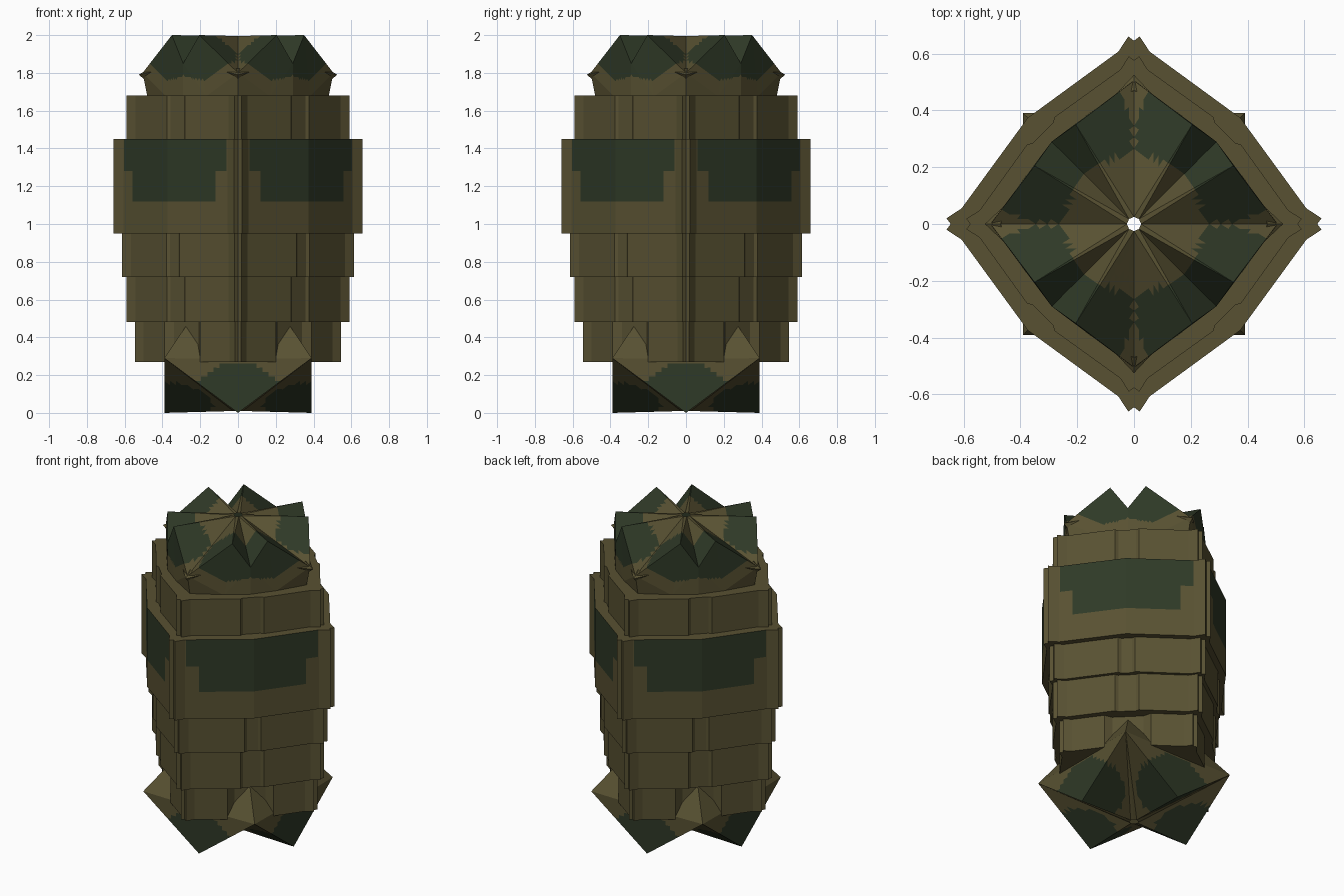
import bpy, bmesh, math
from mathutils import Vector

if "Cube" in bpy.data.objects:
    bpy.data.objects.remove(bpy.data.objects["Cube"])


def material(name, rgb):
    m = bpy.data.materials.new(name)
    m.diffuse_color = (*rgb, 1)
    m.use_nodes = True
    m.node_tree.nodes["Principled BSDF"].inputs["Base Color"].default_value = m.diffuse_color
    return m


MATS = [material("olive_brown", (0.098, 0.083, 0.032)),
        material("dark_green", (0.028, 0.041, 0.020))]


def finish(bm, name):
    me = bpy.data.meshes.new(name)
    bm.to_mesh(me)
    bm.free()
    for m in MATS:
        me.materials.append(m)
    ob = bpy.data.objects.new(name, me)
    bpy.context.collection.objects.link(ob)
    return ob


def eightfold(tris):
    """Repeat one octant (0 <= x <= y) around all eight octants."""
    bm = bmesh.new()
    for sx in (1, -1):
        for sy in (1, -1):
            for swap in (False, True):
                for t in tris:
                    pts = [(sx * y, sy * x, z) if swap else (sx * x, sy * y, z) for x, y, z in t]
                    if (sx * sy < 0) != swap:
                        pts.reverse()
                    bm.faces.new([bm.verts.new(p) for p in pts])
    bmesh.ops.remove_doubles(bm, verts=bm.verts, dist=0.0005)
    return bm


def paint_near(bm, spot, radius, inner):
    """Green patches around the eightfold images of a point."""
    bmesh.ops.subdivide_edges(bm, edges=bm.edges[:], cuts=11, use_grid_fill=True)
    for f in bm.faces:
        c = f.calc_center_median()
        a, b = sorted((abs(c.x), abs(c.y)))
        near = (Vector((a, b, c.z)) - Vector(spot)).length < radius
        f.material_index = int(near and math.hypot(a, b) > inner)


def section(tip, cut, recess):
    """Diamond outline with notched tips and recessed diagonal plates."""
    s = tip / 0.66
    p0 = (0.055 * s, 0.607 * s)                     # start of the long panel
    half = [(0, 0.645 * s), (0.02 * s, tip), p0]
    if cut is None:
        half.append((0.374 * s, 0.374 * s))
    else:
        y = p0[1] - (cut - p0[0]) * 0.72
        half += [(cut, y), (cut + recess * 0.25, y - recess)]
    rest = [(y, x) for x, y in reversed(half)]
    if cut is None:
        rest = rest[1:]
    quarter = (half + rest)[:-1]                     # from +y towards +x
    out = []
    for k in range(4):
        for x, y in quarter:
            for _ in range(k):
                x, y = y, -x
            out.append((x, y))
    return out


def ring(name, z0, z1, tip, cut=None, recess=0.02, painted=False):
    """Hollow armour band: outer wall, flat top and bottom, inner wall."""
    pts = section(tip, cut, recess)
    bm = bmesh.new()
    loops = [[bm.verts.new((x * k, y * k, z)) for x, y in pts]
             for k, z in ((1, z0), (1, z1), (0.62, z1), (0.62, z0))]
    n = len(pts)
    for a in range(4):
        la, lb = loops[a], loops[(a + 1) % 4]
        for i in range(n):
            j = (i + 1) % n
            bm.faces.new((la[i], lb[i], lb[j], la[j]))
    bmesh.ops.recalc_face_normals(bm, faces=bm.faces[:])
    if painted:
        # cut the painted shoulder patches into the wall
        cuts = [((0, 0, z), (0, 0, 1)) for z in (1.12, 1.28)]
        for d in (0.06, -0.06, 0.12, -0.12):
            cuts += [((d, 0, 0), (1, 0, 0)), ((0, d, 0), (0, 1, 0))]
        for co, no in cuts:
            bmesh.ops.bisect_plane(bm, geom=bm.verts[:] + bm.edges[:] + bm.faces[:],
                                   plane_co=co, plane_no=no)
        for f in bm.faces:
            c = f.calc_center_median()
            side = min(abs(c.x), abs(c.y))
            outward = abs(f.normal.z) < 0.5 and f.normal.dot(Vector((c.x, c.y, 0))) > 0
            f.material_index = int(outward and c.z > 1.12 and side > (0.06 if c.z > 1.28 else 0.12))
    return finish(bm, name)


# Stacked armour bands
ring("lowest_band", 0.27, 0.48, 0.545, 0.20, 0.05)
ring("lower_band", 0.48, 0.72, 0.59, 0.28, 0.02)
ring("middle_band", 0.72, 0.95, 0.615, 0.31, 0.02)
ring("wide_band", 0.95, 1.45, 0.66, painted=True)
ring("upper_band", 1.45, 1.68, 0.59, 0.28, 0.02)

# Crown: eight peaks, valleys on the axes and diagonals, small hole in the hub
h = 0.025
hub_a, hub_d = (0, h, 1.995), (h * 0.7, h * 0.7, 1.995)
peak, axis, diag = (0.205, 0.35, 2.0), (0, 0.505, 1.80), (0.29, 0.29, 1.85)
axis_low, diag_low = (0, 0.48, 1.675), (0.29, 0.29, 1.675)
mid_low = (0.17, 0.38, 1.675)
crown = eightfold([
    (hub_a, axis, peak), (hub_a, peak, hub_d), (hub_d, peak, diag),
    (peak, axis, mid_low), (axis, axis_low, mid_low),
    (peak, mid_low, diag), (diag, mid_low, diag_low)])
bmesh.ops.recalc_face_normals(crown, faces=crown.faces[:])
paint_near(crown, peak, 0.235, 0.24)
finish(crown, "crown")

# Small barbs at the crown's four axis corners
bm = bmesh.new()
for k in range(4):
    a = k * math.pi / 2
    vs = []
    for r, t, z in ((0.525, 0, 1.79), (0.44, 0.08, 1.81), (0.46, 0, 1.735),
                    (0.44, -0.08, 1.81), (0.47, 0, 1.825)):
        vs.append(bm.verts.new((r * math.cos(a) - t * math.sin(a),
                                r * math.sin(a) + t * math.cos(a), z)))
    for i in range(1, 5):
        bm.faces.new((vs[0], vs[i], vs[i % 4 + 1]))
    bm.faces.new(vs[:0:-1])
bmesh.ops.recalc_face_normals(bm, faces=bm.faces[:])
finish(bm, "crown_barbs")

# Base: four low ridges on the axes, raised corners, sloped shoulders
b = 0.39
hub_a, hub_d = (0, h, 0.01), (h * 0.7, h * 0.7, 0.01)
foot, corner = (0, b, 0.0), (b, b, 0.29)
edge, shoulder = (0, b, 0.285), (0.262, 0.262, 0.48)
base = eightfold([
    (hub_a, foot, corner), (hub_a, corner, hub_d),
    (foot, edge, corner), (edge, shoulder, corner)])
bmesh.ops.recalc_face_normals(base, faces=base.faces[:])
paint_near(base, foot, 0.27, 0.14)
finish(base, "base")
